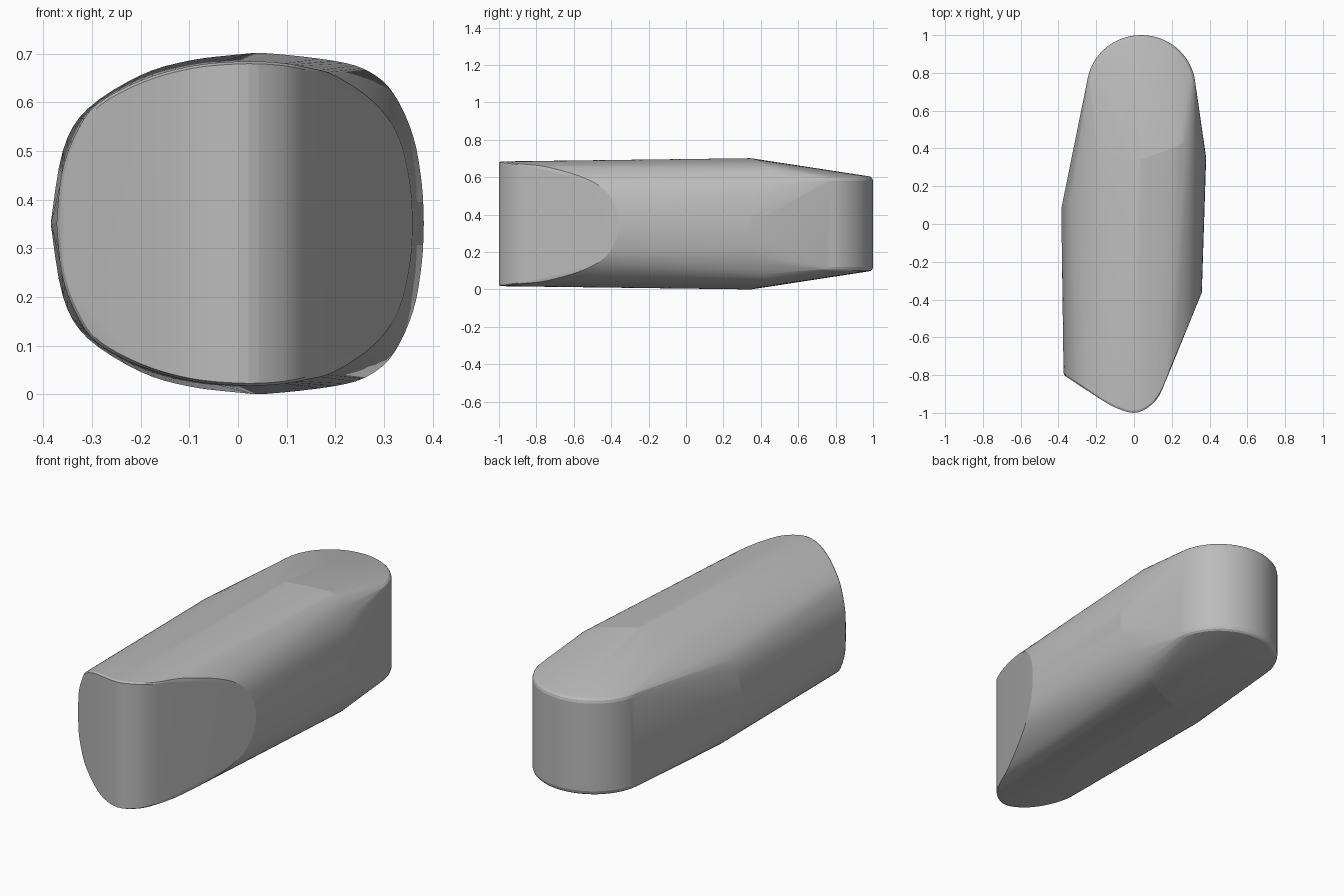
import bpy
import bmesh
import math
from mathutils import Vector

cube = bpy.data.objects.get("Cube")
if cube:
    bpy.data.objects.remove(cube)

MID = 0.351  # height of the horizontal symmetry plane


def smooth_path(points, steps=4):
    """Catmull-Rom curve through the points."""
    p = [Vector(q) for q in points]
    p = [p[0]] + p + [p[-1]]
    out = []
    for a, b, c, d in zip(p, p[1:], p[2:], p[3:]):
        for i in range(steps):
            t = i / steps
            out.append(0.5 * (2 * b + (c - a) * t + (2 * a - 5 * b + 4 * c - d) * t**2
                              + (3 * b - a - 3 * c + d) * t**3))
    return out + [p[-1]]


# Upper halves of the cross-sections: x, y, height above the symmetry plane
front_rim = [(-.373, -.80, 0), (-.362, -.81, .105), (-.333, -.828, .185),
             (-.29, -.855, .245), (-.2, -.915, .294), (-.1, -.972, .323),
             (0, -1, .333), (.08, -.968, .331), (.14, -.90, .321),
             (.2, -.755, .304), (.28, -.565, .249), (.33, -.445, .179),
             (.354, -.385, .08), (.359, -.375, 0)]
middle_rim = [(-.385, .08, 0), (-.36, .10, .15), (-.31, .12, .235),
              (-.2, .18, .305), (-.1, .25, .335), (0, .34, .347),
              (.06, .35, .35), (.2, .40, .334), (.27, .43, .312),
              (.32, .42, .267), (.36, .38, .18), (.378, .355, .08), (.382, .35, 0)]

cloud = []
for v in smooth_path(front_rim):
    cloud.append(Vector((v.x * .985, v.y, v.z * .985)))     # softened front edge
    cloud.append(v + Vector((0, .012, 0)))
cloud += smooth_path(middle_rim)

# Rounded back end with a small edge radius
for inset, height in ((0, .23), (.004, .243), (.012, .251), (.022, .254)):
    for i in range(33):
        a = math.pi * i / 32
        cloud.append(Vector((.038 + (.288 - inset) * math.cos(a),
                             .72 + (.28 - inset) * math.sin(a), height)))

# Mirror top to bottom and wrap everything in one convex skin
bm = bmesh.new()
for v in cloud:
    for side in (1, -1):
        bm.verts.new((v.x, v.y, MID + side * v.z))
bmesh.ops.remove_doubles(bm, verts=bm.verts, dist=.0005)
hull = bmesh.ops.convex_hull(bm, input=bm.verts)
loose = {g for g in hull["geom_interior"] + hull["geom_unused"]
         if isinstance(g, bmesh.types.BMVert)}
bmesh.ops.delete(bm, geom=list(loose), context='VERTS')
bmesh.ops.dissolve_limit(bm, angle_limit=math.radians(.5), verts=bm.verts, edges=bm.edges)
bmesh.ops.recalc_face_normals(bm, faces=bm.faces)
mesh = bpy.data.meshes.new("rounded_body")
bm.to_mesh(mesh)
bm.free()

body = bpy.data.objects.new("rounded_body", mesh)
bpy.context.collection.objects.link(body)

grey = bpy.data.materials.new("plain grey")
grey.use_nodes = True
grey.diffuse_color = (.5, .5, .5, 1)
grey.node_tree.nodes["Principled BSDF"].inputs["Base Color"].default_value = (.5, .5, .5, 1)
mesh.materials.append(grey)

bpy.ops.object.select_all(action='DESELECT')
body.select_set(True)
bpy.context.view_layer.objects.active = body
bpy.ops.object.shade_smooth_by_angle(angle=math.radians(8))
